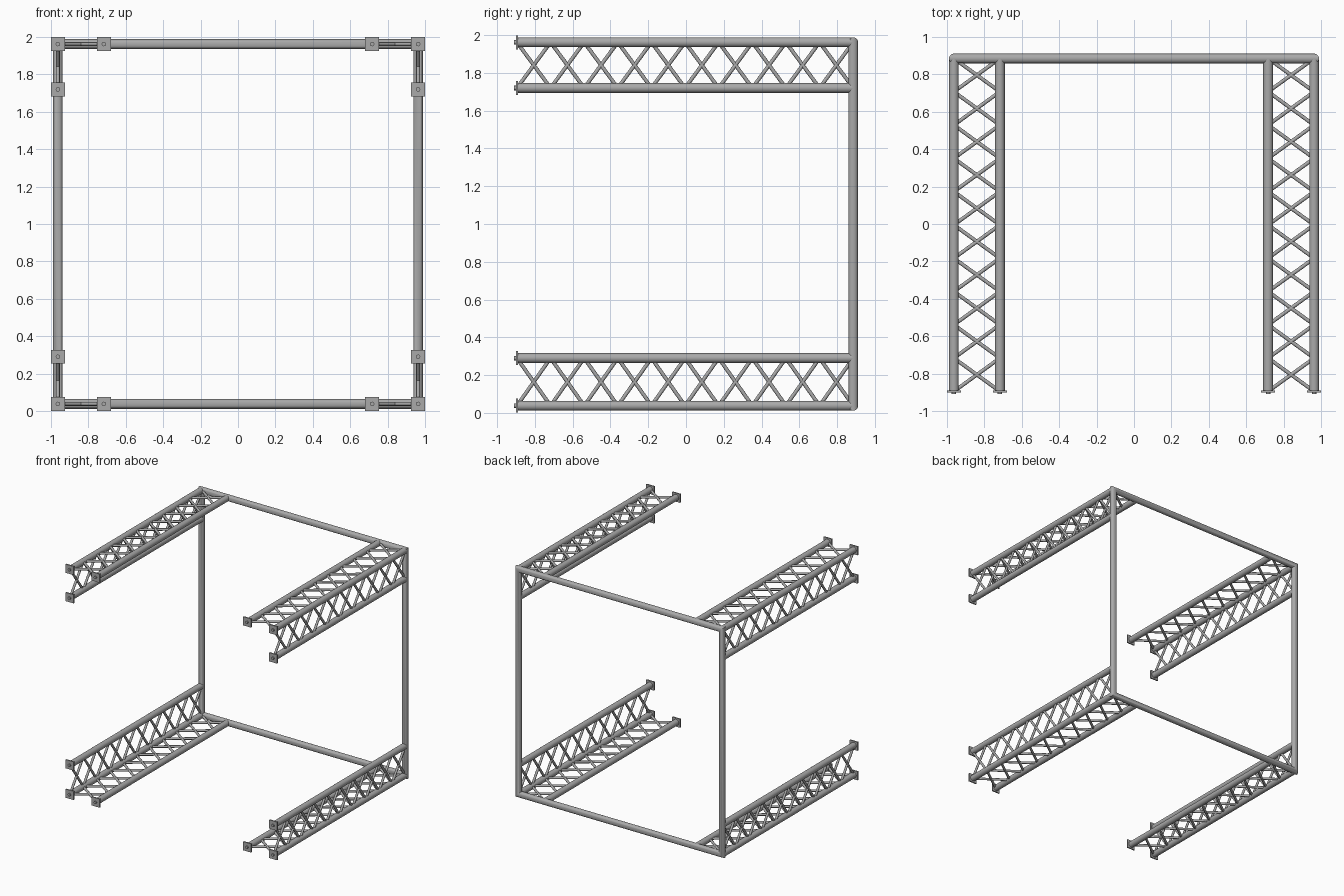
import bpy, bmesh, math
from mathutils import Vector

cube = bpy.data.objects.get("Cube")
if cube:
    bpy.data.objects.remove(cube)

steel = bpy.data.materials.new("grey_steel")
steel.use_nodes = True
grey = (0.4, 0.4, 0.4, 1)
steel.diffuse_color = grey
steel.node_tree.nodes["Principled BSDF"].inputs["Base Color"].default_value = grey

X, X_IN = 0.963, 0.717                 # outer and inner tube positions
Z_LOW, Z_HIGH = 0.038, 1.962           # frame heights
Z_LOW_IN, Z_HIGH_IN = 0.29, 1.72       # side chord heights
Y_FRONT, Y_BACK = -0.895, 0.885
R, R_BRACE = 0.026, 0.01
BAYS = 10


def finish(name, bm):
    bmesh.ops.recalc_face_normals(bm, faces=bm.faces)
    mesh = bpy.data.meshes.new(name)
    bm.to_mesh(mesh)
    bm.free()
    mesh.materials.append(steel)
    obj = bpy.data.objects.new(name, mesh)
    bpy.context.collection.objects.link(obj)
    bpy.ops.object.select_all(action="DESELECT")
    obj.select_set(True)
    bpy.context.view_layer.objects.active = obj
    bpy.ops.object.shade_smooth_by_angle(angle=math.radians(40))


def add_rod(bm, a, b, radius, sides):
    a, b = Vector(a), Vector(b)
    d = b - a
    verts = bmesh.ops.create_cone(bm, cap_ends=True, segments=sides, radius1=radius,
                                  radius2=radius, depth=d.length)["verts"]
    bmesh.ops.rotate(bm, verts=verts, matrix=d.to_track_quat("Z", "Y").to_matrix())
    bmesh.ops.translate(bm, verts=verts, vec=(a + b) / 2)


# Back frame: four tubes with mitred corners
bm = bmesh.new()
sides = 24
mid, half = (Z_LOW + Z_HIGH) / 2, (Z_HIGH - Z_LOW) / 2
rings = []
for sx, sz in ((1, 1), (1, -1), (-1, -1), (-1, 1)):
    ring = []
    for i in range(sides):
        a = math.tau * i / sides
        out = R * math.cos(a)
        ring.append(bm.verts.new((sx * (X + out), Y_BACK + R * math.sin(a),
                                  mid + sz * (half + out))))
    rings.append(ring)
for k in range(4):
    p, q = rings[k], rings[(k + 1) % 4]
    for i in range(sides):
        j = (i + 1) % sides
        bm.faces.new((p[i], p[j], q[j], q[i]))
finish("back_frame", bm)

# Four L-shaped lattice arms reaching forward from the frame corners
step = (Y_BACK - Y_FRONT) / BAYS
for side, sx in (("left", 1), ("right", -1)):
    for level, z, z_in in (("lower", Z_LOW, Z_LOW_IN), ("upper", Z_HIGH, Z_HIGH_IN)):
        name = level + "_" + side
        corner = (sx * X, z)
        others = ((sx * X_IN, z), (sx * X, z_in))

        # Long tubes
        bm = bmesh.new()
        for x, h in (corner, *others):
            add_rod(bm, (x, Y_FRONT, h), (x, Y_BACK, h), R, 24)
        finish(name + "_tubes", bm)

        # Crossed braces in the flat and the upright face
        bm = bmesh.new()
        for other in others:
            for i in range(BAYS):
                y0, y1 = Y_FRONT + i * step, Y_FRONT + (i + 1) * step
                for p, q in ((corner, other), (other, corner)):
                    add_rod(bm, (p[0], y0, p[1]), (q[0], y1, q[1]), R_BRACE, 12)
        finish(name + "_braces", bm)

        # Square end plates
        bm = bmesh.new()
        for x, h in (corner, *others):
            verts = bmesh.ops.create_cube(bm, size=1)["verts"]
            bmesh.ops.scale(bm, verts=verts, vec=(0.074, 0.011, 0.074))
            bmesh.ops.translate(bm, verts=verts, vec=(x, Y_FRONT, h))
        finish(name + "_end_plates", bm)

        # Bolt heads on the plates
        bm = bmesh.new()
        for x, h in (corner, *others):
            add_rod(bm, (x, Y_FRONT, h), (x, -0.91, h), 0.012, 12)
        finish(name + "_bolts", bm)
